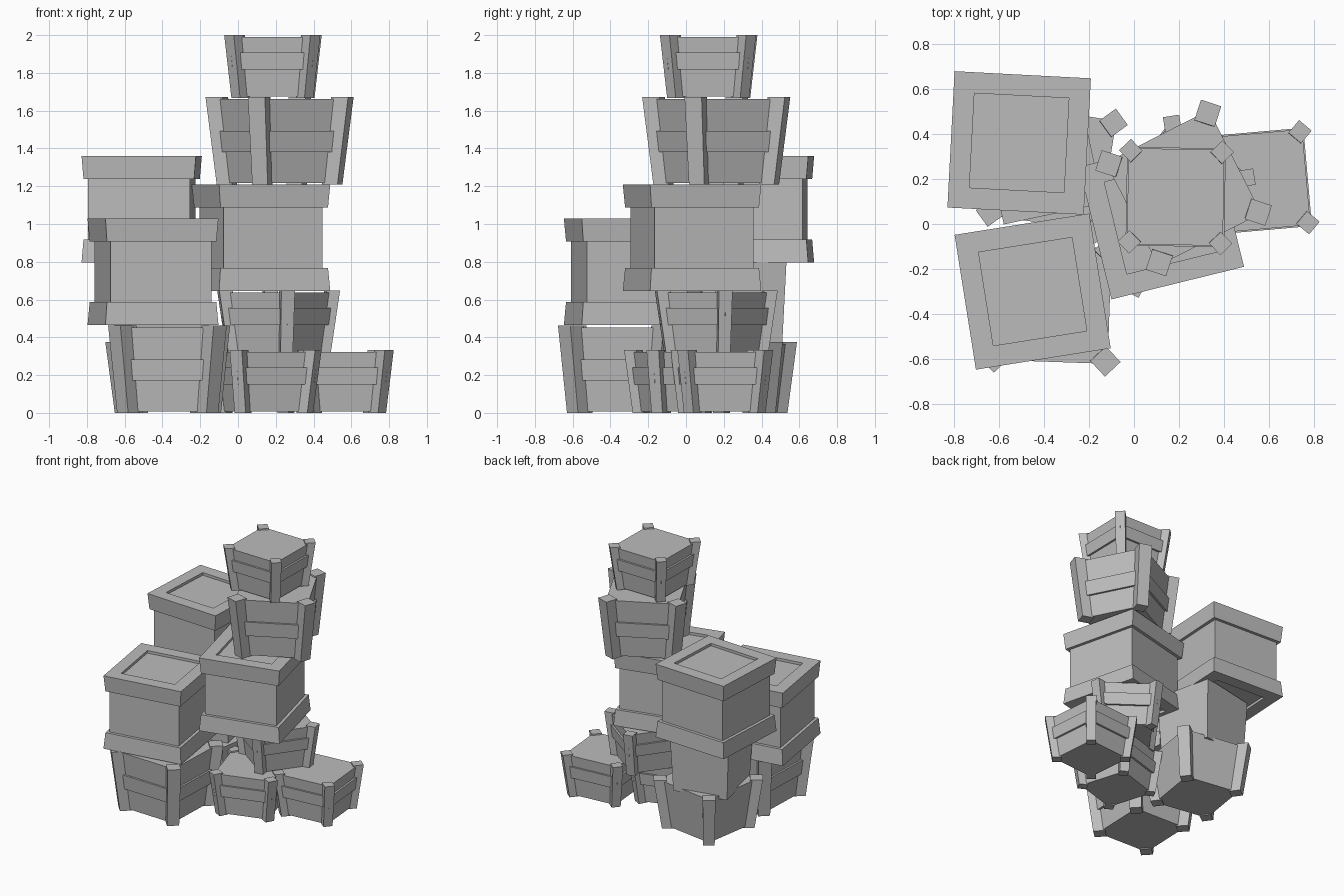
import bpy, bmesh
from math import radians, cos, sin, pi
from mathutils import Vector

cube = bpy.data.objects.get("Cube")
if cube:
    bpy.data.objects.remove(cube, do_unlink=True)

grey = bpy.data.materials.new("plain_grey")
grey.use_nodes = True
grey.diffuse_color = (0.5, 0.5, 0.5, 1)
grey.node_tree.nodes["Principled BSDF"].inputs["Base Color"].default_value = (0.5, 0.5, 0.5, 1)


def square(half, z, centre=(0, 0), turn=0.0):
    """Four corners of a level square."""
    r = half * 2 ** 0.5
    return [Vector((centre[0] + r * cos(turn + pi / 4 + i * pi / 2),
                    centre[1] + r * sin(turn + pi / 4 + i * pi / 2), z)) for i in range(4)]


def add_loft(bm, rings):
    """Skin a stack of squares and cap both ends."""
    loops = [[bm.verts.new(p) for p in ring] for ring in rings]
    for low, high in zip(loops, loops[1:]):
        for i in range(4):
            j = (i + 1) % 4
            bm.faces.new((low[i], low[j], high[j], high[i]))
    bm.faces.new(loops[0][::-1])
    bm.faces.new(loops[-1])


def make(name, stacks, place, angle):
    bm = bmesh.new()
    for rings in stacks:
        add_loft(bm, rings)
    bmesh.ops.recalc_face_normals(bm, faces=bm.faces)
    mesh = bpy.data.meshes.new(name)
    bm.to_mesh(mesh)
    bm.free()
    mesh.materials.append(grey)
    obj = bpy.data.objects.new(name, mesh)
    obj.location = place
    obj.rotation_euler.z = radians(angle)
    bpy.context.collection.objects.link(obj)
    return obj


def post_crate(name, place, angle, half, height, post, belt):
    """Flared crate with diagonal corner posts and an optional belt."""
    taper = 0.84

    def spread(t):
        return half * (taper + (1 - taper) * t)

    make(name + "_body", [[square(spread(0) + 0.01, 0.008),
                           square(spread(1) + 0.01, height - 0.01)]], place, angle)
    posts = []
    for sx in (-1, 1):
        for sy in (-1, 1):
            posts.append([square(post / 2 * (0.9 + 0.1 * t), t * height,
                                 (sx * spread(t), sy * spread(t)), pi / 4) for t in (0, 1)])
    make(name + "_posts", posts, place, angle)
    if belt:
        make(name + "_belt", [[square(spread(t) + 0.025, t * height) for t in belt]], place, angle)


def lidded_box(name, place, angle):
    """Straight box with flared rims and recessed panels at both ends."""
    height, rim, outer, inner, panel = 0.565, 0.122, 0.303, 0.293, 0.21
    make(name + "_body", [[square(0.27, rim / 2), square(0.27, height - rim / 2)]], place, angle)
    make(name + "_lower_rim", [[square(panel, 0.02), square(panel, 0), square(outer, 0),
                                square(inner, rim)]], place, angle)
    make(name + "_upper_rim", [[square(inner, height - rim), square(outer, height),
                                square(panel, height), square(panel, height - 0.02)]], place, angle)


# Large post crates
LARGE = dict(half=0.247, height=0.462, post=0.095, belt=(0.37, 0.61))
post_crate("upper_large_crate", (0.22, 0.16, 1.21), 27, **LARGE)
post_crate("front_large_crate", (-0.365, -0.355, 0), -2, **LARGE)
post_crate("back_large_crate", (-0.365, 0.25, 0), -9, 0.24, 0.375, 0.09, None)

# Small post crates
SMALL = dict(half=0.203, height=0.333, post=0.073, belt=(0.45, 0.72))
for label, spot, turn in (
        ("top", (0.185, 0.12, 1.667), -1),
        ("middle", (0.215, 0.16, 0.315), -36),
        ("left", (0.553, 0.19, 0), 5),
        ("front", (0.14, -0.025, 0), 17)):
    post_crate(label + "_small_crate", spot, turn, **SMALL)

# Lidded boxes
lidded_box("back_lidded_box", (-0.51, 0.36, 0.795), -3)
lidded_box("front_lidded_box", (-0.45, -0.30, 0.465), 9)
lidded_box("centre_lidded_box", (0.122, 0.032, 0.645), 13.8)

# Plain tapered box between the back crate and the back lidded box
make("plain_box", [[square(0.205, 0.34), square(0.225, 0.8)]], (-0.405, 0.265, 0), 12)
